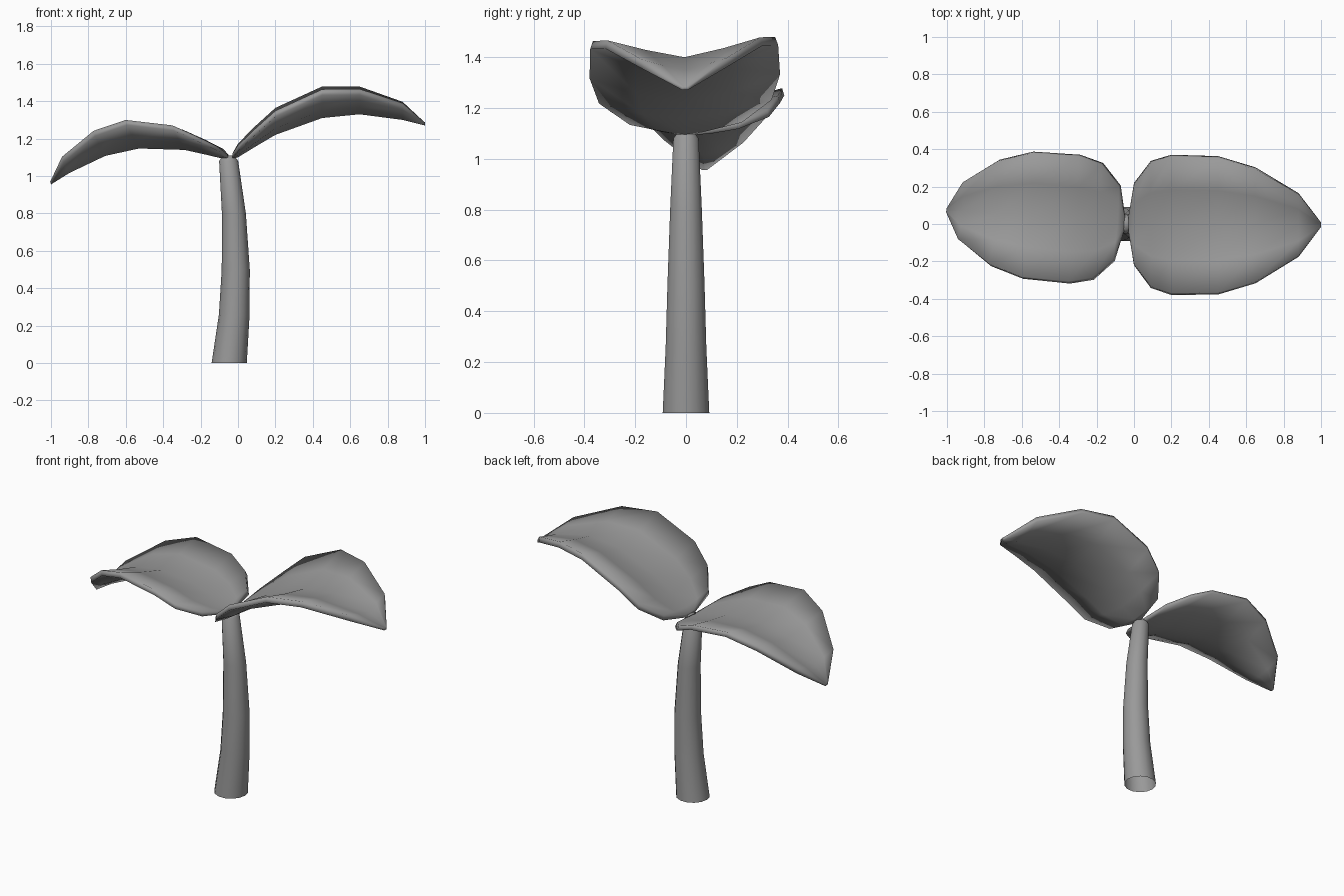
import bpy, bmesh
from math import cos, sin, pi, radians
from mathutils import Vector, Matrix

if "Cube" in bpy.data.objects:
    bpy.data.objects.remove(bpy.data.objects["Cube"])

grey = bpy.data.materials.new("dark_grey")
grey.diffuse_color = (.32, .32, .32, 1)
grey.use_nodes = True
grey.node_tree.nodes["Principled BSDF"].inputs["Base Color"].default_value = grey.diffuse_color


def loft(name, rings, cap_start, cap_end):
    """Bridge a list of closed point rings into one smooth object."""
    bm = bmesh.new()
    rows = [[bm.verts.new(p) for p in ring] for ring in rings]
    n = len(rows[0])
    for a, b in zip(rows, rows[1:]):
        for i in range(n):
            j = (i + 1) % n
            bm.faces.new((a[i], a[j], b[j], b[i]))
    if cap_start:
        bm.faces.new(rows[0][::-1])
    if cap_end:
        bm.faces.new(rows[-1])
    bmesh.ops.recalc_face_normals(bm, faces=bm.faces)
    mesh = bpy.data.meshes.new(name)
    bm.to_mesh(mesh)
    bm.free()
    mesh.shade_smooth()
    mesh.materials.append(grey)
    obj = bpy.data.objects.new(name, mesh)
    bpy.context.collection.objects.link(obj)
    return obj


# Curved tapering stem, open at the bottom: (z, centre x, radius)
STEM = [(0, -.047, .094), (.26, -.02, .082), (.5, -.012, .075),
        (.8, -.022, .064), (1.08, -.05, .051), (1.11, -.05, .03)]
SIDES = 14
loft("stem", [[(cx + r * cos(2 * pi * i / SIDES), r * sin(2 * pi * i / SIDES), z)
               for i in range(SIDES)] for z, cx, r in STEM], False, True)

# Leaf stations from base to tip:
# (x, half width, edge top z, centre top z, centre bottom z)
LEAF = [(-.03, .04, 1.12, 1.115, 1.09), (0, .22, 1.17, 1.14, 1.10),
        (.09, .34, 1.26, 1.20, 1.155), (.2, .375, 1.36, 1.27, 1.22),
        (.45, .37, 1.475, 1.375, 1.31), (.65, .31, 1.475, 1.40, 1.33),
        (.88, .17, 1.395, 1.35, 1.30), (1.0, .012, 1.285, 1.287, 1.27)]
BASE = Vector((-.03, 0, 1.10))


def leaf_ring(x, w, edge, top, bottom):
    """Cupped cross-section: thick along the midrib, thin at the rim."""
    rim = min(.035, (top - bottom) * .8)
    under = edge - rim
    upper = [(t, top + (edge - top) * abs(t) ** 1.2) for t in (-.97, -.5, 0, .5, .97)]
    lower = [(t, bottom + (under - bottom) * abs(t) ** 1.5) for t in (1, .5, 0, -.5, -1)]
    return [Vector((x, t * w, z)) - BASE for t, z in upper + lower]


def add_leaf(name, origin, turn, pitch, roll, scale):
    leaf = loft(name, [leaf_ring(*s) for s in LEAF], True, True)
    leaf.data.transform(Matrix.Translation(origin)
                        @ Matrix.Rotation(radians(turn), 4, 'Z')
                        @ Matrix.Rotation(radians(pitch), 4, 'Y')
                        @ Matrix.Rotation(radians(roll), 4, 'X')
                        @ Matrix.Scale(scale, 4))


# Large leaf on the right, smaller drooping leaf on the left
add_leaf("right_leaf", (-.03, 0, 1.10), 0, 0, 1.2, 1)
add_leaf("left_leaf", (-.05, 0, 1.10), 176, 18, 2, .922)
